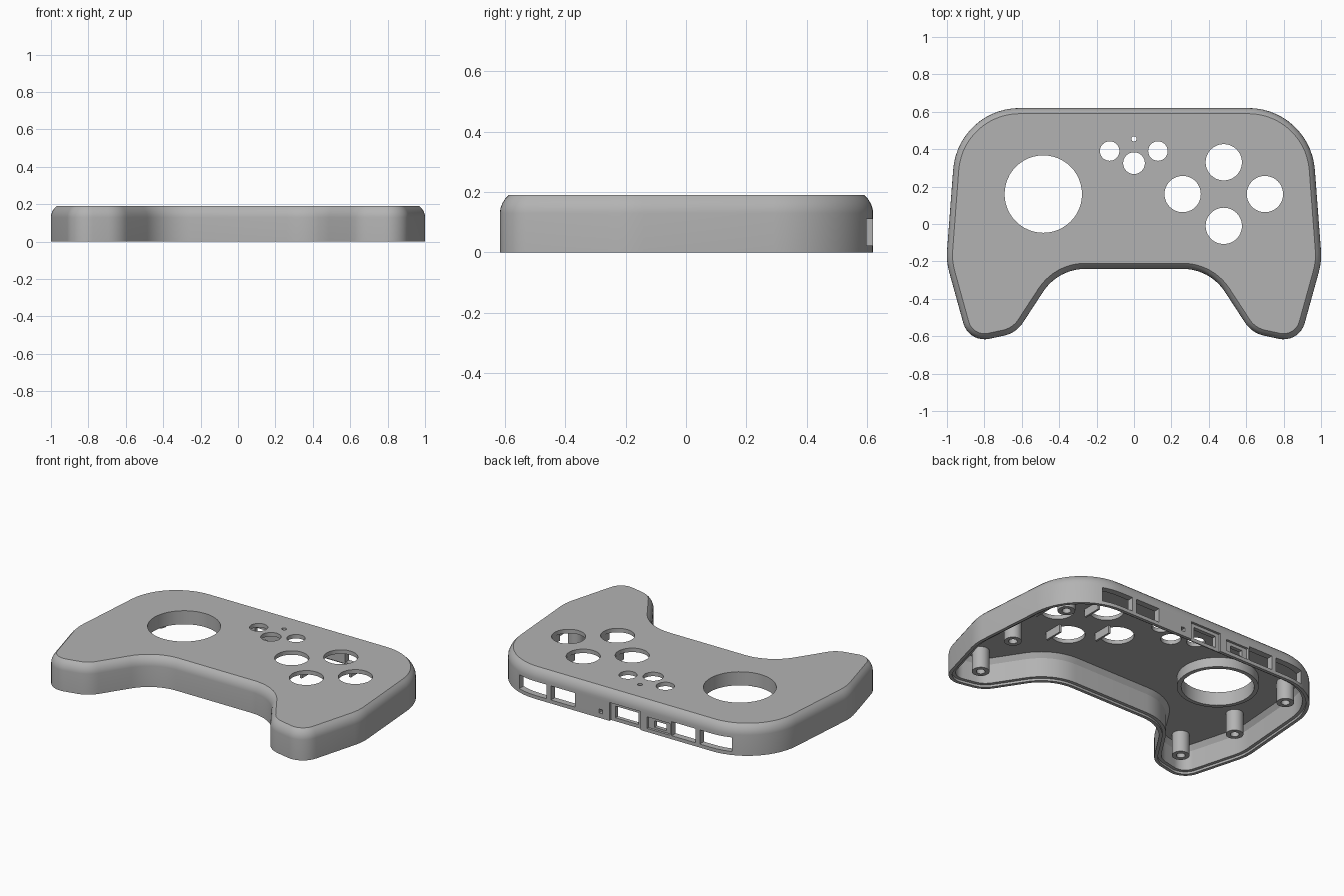
import bpy, bmesh, math
from mathutils import Vector, Matrix

if "Cube" in bpy.data.objects:
    bpy.data.objects.remove(bpy.data.objects["Cube"], do_unlink=True)

GREY = (0.45, 0.45, 0.45, 1)
mat = bpy.data.materials.new("matte grey plastic")
mat.use_nodes = True
mat.diffuse_color = GREY
mat.node_tree.nodes["Principled BSDF"].inputs["Base Color"].default_value = GREY


def make_object(name, bm, smooth=True):
    bmesh.ops.recalc_face_normals(bm, faces=bm.faces)
    mesh = bpy.data.meshes.new(name)
    bm.to_mesh(mesh)
    bm.free()
    mesh.materials.append(mat)
    ob = bpy.data.objects.new(name, mesh)
    bpy.context.collection.objects.link(ob)
    if smooth:
        shade(ob)
    return ob


def shade(ob):
    bpy.ops.object.select_all(action="DESELECT")
    ob.select_set(True)
    bpy.context.view_layer.objects.active = ob
    bpy.ops.object.shade_smooth_by_angle(angle=math.radians(30))


def rounded(corners):
    """Round each (x, y, tangent length, steps) corner of a closed polygon."""
    pts = []
    for i, (x, y, t, steps) in enumerate(corners):
        p = Vector((x, y))
        a = (Vector(corners[i - 1][:2]) - p).normalized()
        b = (Vector(corners[(i + 1) % len(corners)][:2]) - p).normalized()
        half = a.angle(b) / 2
        centre = p + (a + b).normalized() * (t / math.cos(half))
        start, end = p + a * t - centre, p + b * t - centre
        sweep = start.angle_signed(end)
        for k in range(steps + 1):
            pts.append(centre + Matrix.Rotation(-sweep * k / steps, 2) @ start)
    return pts


def inset(pts, d):
    """Move a clockwise outline inward by d."""
    out = []
    for i, p in enumerate(pts):
        e1 = (p - pts[i - 1]).normalized()
        e2 = (pts[(i + 1) % len(pts)] - p).normalized()
        n = (Vector((e1.y, -e1.x)) + Vector((e2.y, -e2.x))).normalized()
        out.append(p + n * d / max(0.5, n.dot(Vector((e1.y, -e1.x)))))
    return out


def add_cylinder(bm, x, y, r, z0, z1, segments=48):
    bmesh.ops.create_cone(bm, cap_ends=True, segments=segments, radius1=r, radius2=r,
                          depth=z1 - z0, matrix=Matrix.Translation((x, y, (z0 + z1) / 2)))


def add_box(bm, x0, x1, y0, y1, z0, z1):
    bmesh.ops.create_cube(bm, size=1, matrix=Matrix.Translation(
        ((x0 + x1) / 2, (y0 + y1) / 2, (z0 + z1) / 2))
        @ Matrix.Diagonal((x1 - x0, y1 - y0, z1 - z0, 1)))


def tube(name, x, y, r_in, r_out, z0, z1, segments=48):
    bm = bmesh.new()
    loops = []
    for r, z in ((r_in, z0), (r_out, z0), (r_out, z1), (r_in, z1)):
        loops.append([bm.verts.new((x + r * math.cos(a), y + r * math.sin(a), z))
                      for a in (math.tau * k / segments for k in range(segments))])
    for i in range(4):
        a, b = loops[i], loops[(i + 1) % 4]
        for k in range(segments):
            j = (k + 1) % segments
            bm.faces.new((a[k], a[j], b[j], b[k]))
    return make_object(name, bm)


# Clockwise outline: right half, then its mirror
half = [(0.942, 0.62, 0.33, 14), (1.004, -0.2, 0.06, 4), (0.883, -0.637, 0.11, 9),
        (0.63, -0.583, 0.065, 6), (0.406, -0.24, 0.145, 10)]
outline = rounded(half + [(-x, y, t, s) for x, y, t, s in reversed(half)])

# Hollow shell: from the inner ceiling, down to the stepped rim, up to the top
CEILING, TOP = 0.165, 0.19
section = [(0.06, CEILING), (0.04, 0.135), (0.04, 0.014), (0.02, 0.014), (0.02, 0), (0, 0),
           (0, 0.13), (0.002, 0.146), (0.008, 0.162), (0.017, 0.177), (0.03, TOP)]
bm = bmesh.new()
rings = [[bm.verts.new((p.x, p.y, z)) for p in inset(outline, d)] for d, z in section]
for a, b in zip(rings, rings[1:]):
    for k in range(len(a)):
        j = (k + 1) % len(a)
        bm.faces.new((a[k], a[j], b[j], b[k]))
bm.faces.new(rings[0])
bm.faces.new(rings[-1])
shell = make_object("shell", bm, smooth=False)


def cut(name, bm):
    cutter = make_object(name, bm, smooth=False)
    cutter.hide_render = True
    mod = shell.modifiers.new(name, "BOOLEAN")
    mod.operation, mod.solver, mod.object = "DIFFERENCE", "EXACT", cutter
    bpy.context.view_layer.objects.active = shell
    bpy.ops.object.modifier_apply(modifier=name)
    bpy.data.objects.remove(cutter, do_unlink=True)


# Holes in the top
STICK = (-0.485, 0.16)
buttons = [(0.48, 0.33), (0.7, 0.16), (0.26, 0.16), (0.48, -0.01)]
holes = [(*STICK, 0.207)] + [(x, y, 0.097) for x, y in buttons]
holes += [(-0.13, 0.39, 0.052), (0.128, 0.39, 0.052), (0, 0.325, 0.058), (0, 0.455, 0.014)]
bm = bmesh.new()
for x, y, r in holes:
    add_cylinder(bm, x, y, r, 0.15, 0.25)
cut("top_hole_cutter", bm)

# Recesses around the two middle ports
bm = bmesh.new()
add_box(bm, -0.12, 0.095, 0.605, 0.7, -0.05, 0.115)
add_box(bm, -0.325, -0.165, 0.605, 0.7, 0.022, 0.095)
cut("recess_cutter", bm)

# Openings through the back wall
bm = bmesh.new()
for s in (-1, 1):
    for x0, x1 in ((0.335, 0.5), (0.53, 0.735)):
        add_box(bm, min(s * x0, s * x1), max(s * x0, s * x1), 0.5, 0.7, 0.022, 0.11)
add_box(bm, -0.095, 0.065, 0.5, 0.7, 0.022, 0.095)
add_box(bm, -0.29, -0.205, 0.5, 0.7, 0.035, 0.075)
add_box(bm, 0.142, 0.168, 0.5, 0.7, 0.03, 0.055)
cut("port_cutter", bm)
shade(shell)

# Collar under the large round opening
tube("stick_collar", *STICK, 0.207, 0.232, 0.105, CEILING + 0.002)

# Screw posts
for side, s in (("right", -1), ("left", 1)):
    for where, x, y in (("grip", 0.74, -0.47), ("middle", 0.82, -0.09), ("back", 0.81, 0.37)):
        tube(f"{side}_{where}_screw_post", s * x, y, 0.025, 0.05, 0.03, CEILING + 0.002, 24)

# Guide fins beside the four button openings
for i, (x, y) in enumerate(buttons):
    bm = bmesh.new()
    add_box(bm, x + 0.1, x + 0.112, y - 0.06, y + 0.06, 0.115, CEILING + 0.002)
    make_object(f"button_fin_{i + 1}", bm, smooth=False)
